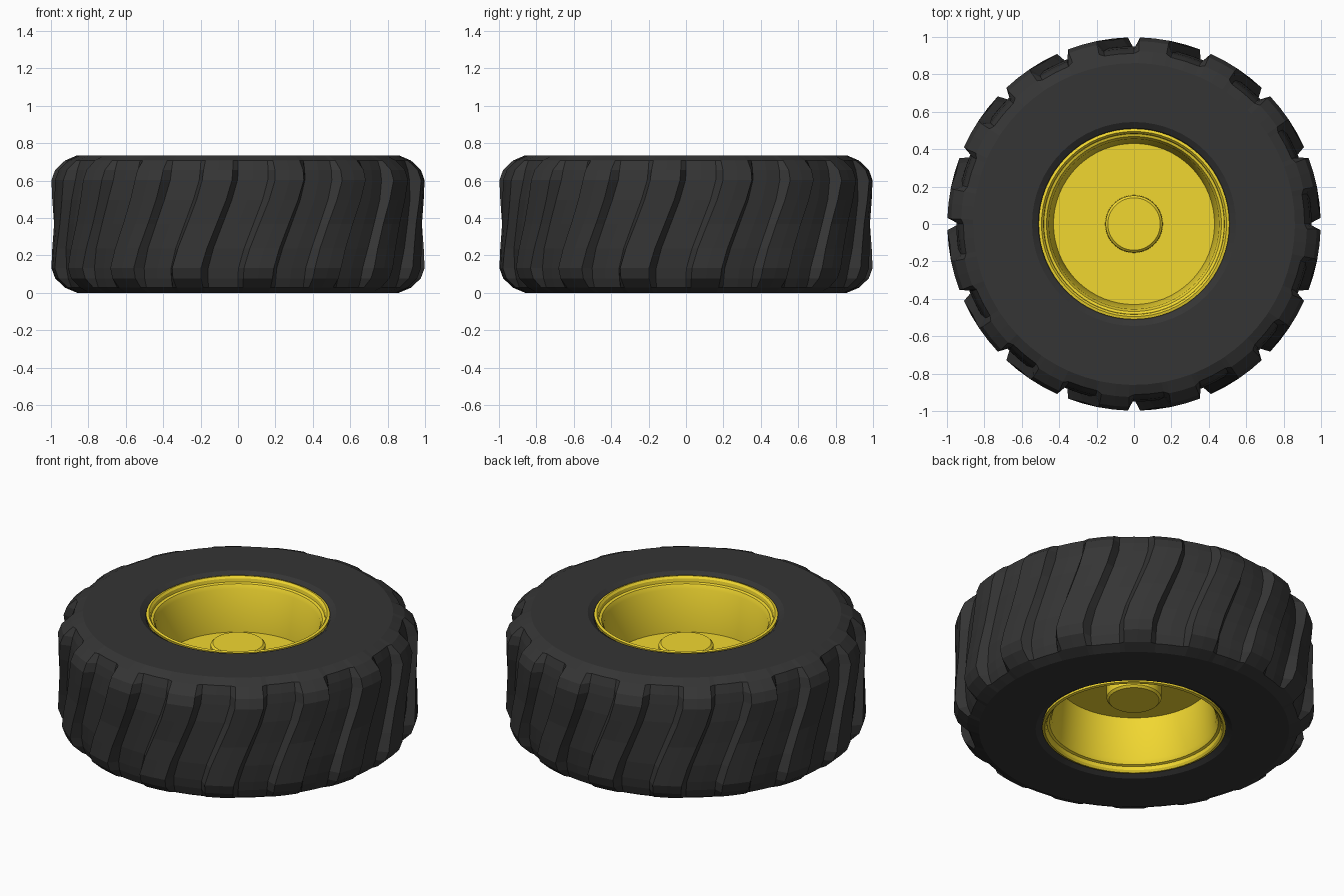
import bpy, bmesh, math

if "Cube" in bpy.data.objects:
    bpy.data.objects.remove(bpy.data.objects["Cube"])

H = 0.735
MID = H / 2
LUGS = 16
PITCH = 360 / LUGS


def material(name, rgb):
    m = bpy.data.materials.new(name)
    m.diffuse_color = (*rgb, 1)
    m.use_nodes = True
    m.node_tree.nodes["Principled BSDF"].inputs["Base Color"].default_value = m.diffuse_color
    return m


def loft(name, rings, mat, close=False, caps=False):
    """Skin a list of equal-length closed rings of points."""
    bm = bmesh.new()
    vs = [[bm.verts.new(p) for p in r] for r in rings]
    n = len(rings[0])
    for i in range(len(vs) if close else len(vs) - 1):
        a, b = vs[i], vs[(i + 1) % len(vs)]
        for j in range(n):
            k = (j + 1) % n
            bm.faces.new((a[j], a[k], b[k], b[j]))
    if caps:
        bm.faces.new(vs[0][::-1])
        bm.faces.new(vs[-1])
    bmesh.ops.recalc_face_normals(bm, faces=bm.faces)
    me = bpy.data.meshes.new(name)
    bm.to_mesh(me)
    bm.free()
    ob = bpy.data.objects.new(name, me)
    bpy.context.collection.objects.link(ob)
    me.materials.append(mat)
    return ob


def polar(r, deg, z):
    a = math.radians(deg)
    return (r * math.cos(a), r * math.sin(a), z)


def lathe(name, profile, mat, close=False, caps=False, seg=64):
    rings = [[polar(r, 360 * j / seg, z) for j in range(seg)] for r, z in profile]
    ob = loft(name, rings, mat, close, caps)
    bpy.context.view_layer.objects.active = ob
    ob.select_set(True)
    bpy.ops.object.shade_smooth_by_angle(angle=math.radians(30))
    ob.select_set(False)
    return ob


rubber = material("rubber", (0.035, 0.035, 0.035))
yellow = material("yellow_paint", (0.88, 0.68, 0.03))

# Tyre: half profile as (height above middle, floor radius, lug radius, lug shift in degrees)
half = [
    (0.0, 0.95, 0.99, 0.0),
    (0.13, 0.95, 0.995, 3.0),
    (0.235, 0.94, 0.998, 4.8),
    (0.29, 0.93, 0.978, 5.0),
    (0.34, 0.912, 0.925, 5.0),
    (MID, 0.86, 0.86, 5.0),
    (MID, 0.545, 0.545, 0.0),
    (MID - 0.02, 0.515, 0.515, 0.0),
    (MID - 0.05, 0.497, 0.497, 0.0),
]
stations = [(-z, f, l, -s) for z, f, l, s in half[:0:-1]] + half
# columns across one lug: (angle from lug centre, on the raised lug?)
columns = [(-6.3, 0), (-4.6, 1), (0, 1), (4.6, 1), (6.3, 0), (11.25, 0)]
rings = []
for z, floor, lug, shift in stations:
    rings.append([polar(lug if up else floor, PITCH * (k + 0.5) + off + shift, MID + z)
                  for k in range(LUGS) for off, up in columns])
loft("tyre", rings, rubber, close=True)

# Rim barrel: stepped lip at both ends, tapering towards the disc
lip = [(0.495, 0.29), (0.505, MID - 0.03), (0.51, MID - 0.012), (0.495, MID - 0.008),
       (0.485, MID - 0.02), (0.482, MID - 0.04), (0.468, MID - 0.045),
       (0.455, MID - 0.07), (0.43, 0.04)]
barrel = [(r, MID + z) for r, z in lip] + [(r, MID - z) for r, z in lip[::-1]]
lathe("rim_barrel", barrel, yellow, close=True)

# Wheel disc across the middle
lathe("wheel_disc", [(0.435, MID - 0.045), (0.435, MID + 0.045)], yellow, caps=True)

# Hub through the disc, bevelled at both ends
hub = [(0.14, 0.18), (0.152, 0.168), (0.155, 0.0)]
lathe("hub", [(r, MID - z) for r, z in hub] + [(r, MID + z) for r, z in hub[1::-1]],
      yellow, caps=True, seg=48)
